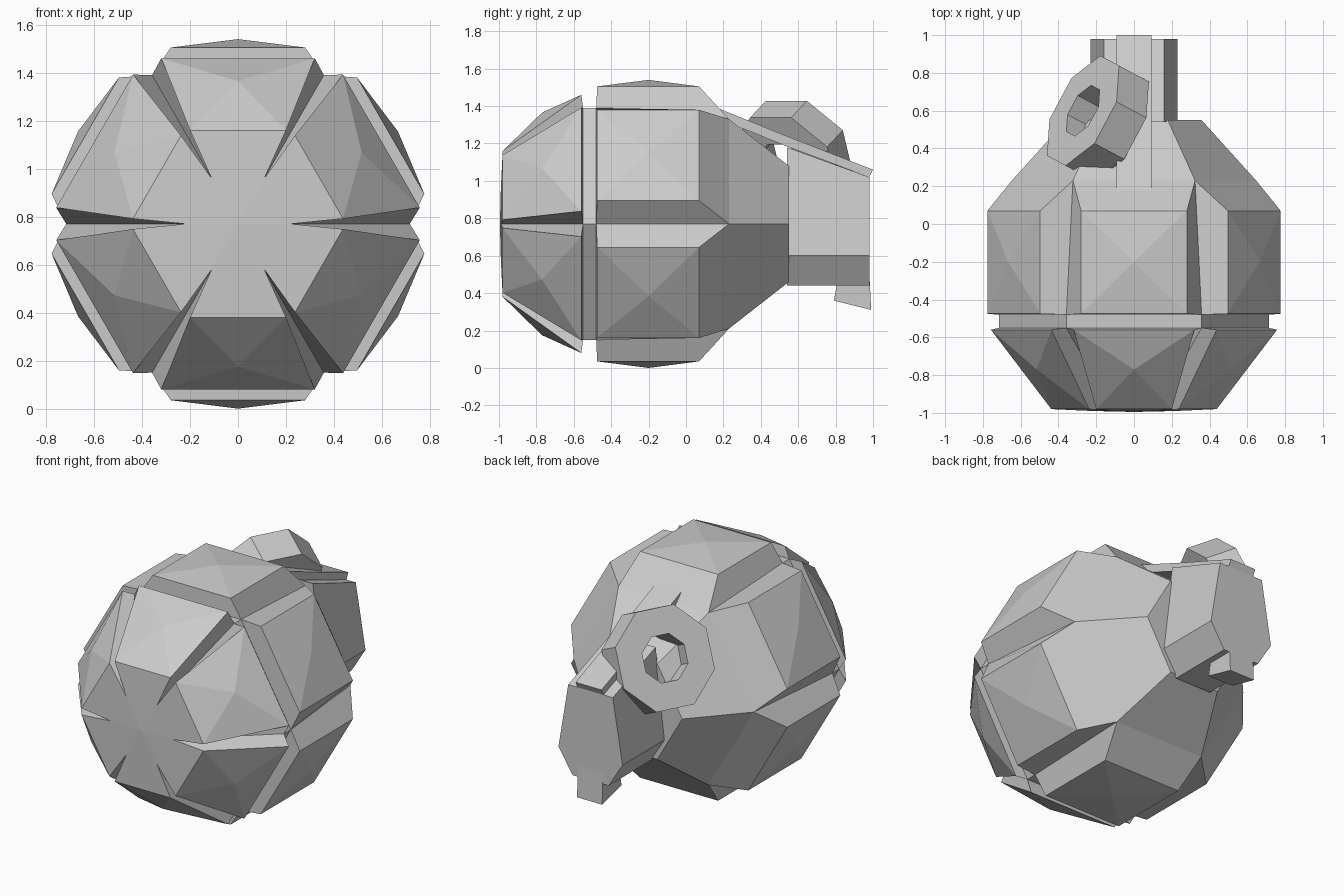
import bpy
import bmesh
from math import sin, cos, pi, radians
from mathutils import Vector

if "Cube" in bpy.data.objects:
    bpy.data.objects.remove(bpy.data.objects["Cube"])

CZ = 0.77  # height of the body's long axis


def make(name, verts, faces):
    bm = bmesh.new()
    vs = [bm.verts.new(v) for v in verts]
    for f in faces:
        bm.faces.new([vs[i] for i in f])
    bmesh.ops.remove_doubles(bm, verts=bm.verts, dist=0.0005)
    bmesh.ops.recalc_face_normals(bm, faces=bm.faces)
    me = bpy.data.meshes.new(name)
    bm.to_mesh(me)
    bm.free()
    ob = bpy.data.objects.new(name, me)
    bpy.context.collection.objects.link(ob)
    return ob


def loft(name, rings, closed=False):
    """Skin equal-sized rings; cap the ends, or close into a loop."""
    n, m = len(rings[0]), len(rings)
    verts = [v for r in rings for v in r]
    faces = []
    for k in range(m if closed else m - 1):
        a, b = k * n, ((k + 1) % m) * n
        faces += [(a + i, a + (i + 1) % n, b + (i + 1) % n, b + i) for i in range(n)]
    if not closed:
        faces += [tuple(range(n)), tuple(range((m - 1) * n, m * n))]
    return make(name, verts, faces)


# Body: one sixth described as (distance from axis, half width, y), turned six times
T60 = 1 / 3 ** 0.5
pairs = {
    'T': (0.19, 0.19 * T60, -0.99),    # groove tip on the nose
    'A': (0.39, 0.20, -0.98),          # front pad, small end
    'B': (0.69, 0.32, -0.56),          # front pad, large end
    'C': (0.62, 0.62 * T60, -0.55),    # ring groove, front
    'D': (0.62, 0.62 * T60, -0.48),    # ring groove, back
    'E': (0.735, 0.28, -0.475),        # rear pad, front end
    'F': (0.735, 0.28, 0.07),          # rear pad, back end
    'G': (0.56, 0.56 * T60, 0.23),     # shoulder
    'H': (0.31, 0.31 * T60, 0.55),     # neck
}
singles = {'O': (0, 0, -0.995), 'P': (0.595, 0, -0.77),
           'Q': (0.77, 0, -0.2), 'Z': (0, 0, 0.55)}
pts = dict(singles)
for k, (r, w, y) in pairs.items():
    pts[k + '-'], pts[k + '+'] = (r, -w, y), (r, w, y)
keys = list(pts)
sector = ['O T- A- A+ T+', 'B- B+ C+ C-', 'C- C+ D+ D-', 'D- D+ E+ E-',
          'F- F+ G+ G-', 'G- G+ H+ H-', 'H- H+ Z']
for s in '-+':
    sector += [f'T{s} A{s} B{s} C{s}', f'D{s} E{s} F{s} G{s}']
for apex, a, b in (('P', 'A', 'B'), ('Q', 'E', 'F')):
    loop = [a + '-', a + '+', b + '+', b + '-']
    sector += [f'{loop[i]} {loop[(i + 1) % 4]} {apex}' for i in range(4)]
verts, faces = [], []
for k in range(6):
    t, base = pi / 2 + k * pi / 3, len(verts)
    for r, w, y in pts.values():
        verts.append((r * cos(t) + w * sin(t), y, CZ + r * sin(t) - w * cos(t)))
    faces += [[base + keys.index(p) for p in f.split()] for f in sector]
make('segmented_body', verts, faces)


# Fuze housing behind the neck, with a sloping top
def fuze_ring(y, top):
    half = [(0.16, top), (0.23, 0.6), (0.13, 0.44)]
    return [(x, y, z) for x, z in half] + [(-x, y, z) for x, z in reversed(half)]


loft('fuze_housing', [fuze_ring(0.54, 1.18), fuze_ring(0.98, 1.02)])


# Lever strip on top and stub below
def extrude_x(name, profile, w):
    return loft(name, [[(x, y, z) for y, z in profile] for x in (-w, w)])


extrude_x('lever', [(0.18, 1.385), (0.55, 1.235), (1.0, 1.06),
                    (0.98, 1.02), (0.55, 1.18), (0.18, 1.33)], 0.093)
extrude_x('lever_stub', [(0.79, 0.36), (0.99, 0.31), (0.98, 0.51), (0.82, 0.51)], 0.09)

# Pull ring: eight-sided, square section, tilted to the left rear
axis = Vector((-0.79, 0.42, 0.45)).normalized()
u = Vector((0.47, 0.88, 0)).normalized()
v = axis.cross(u)
centre = Vector((-0.27, 0.6, 1.16))
rings = []
for k in range(8):
    t = radians(22.5 + 45 * k)
    d = u * cos(t) + v * sin(t)
    rings.append([centre + d * r - axis * h
                  for r, h in ((0.15, 0), (0.325, 0), (0.325, 0.2), (0.15, 0.2))])
loft('pull_ring', rings, closed=True)
